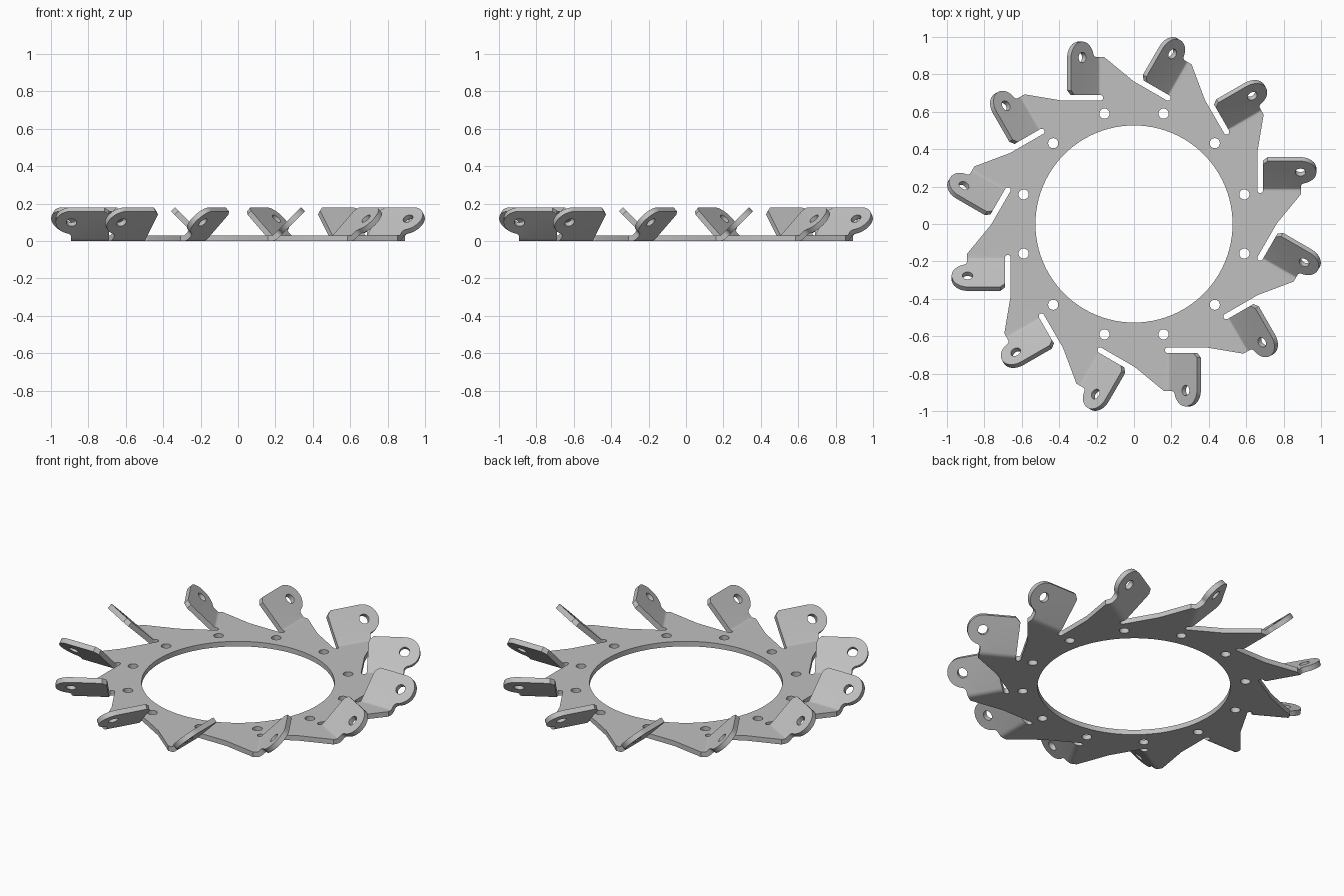
import bpy, bmesh
from math import sin, cos, pi, radians, sqrt, atan2
from mathutils import Matrix, Vector

default = bpy.data.objects.get("Cube")
if default:
    bpy.data.objects.remove(default)

COUNT = 12                      # spokes around the ring
STEP = 2 * pi / COUNT
THICK = 0.03
INNER_R = 0.527
BOLT_R = 0.611
TOP = 0.18                      # height of the folded tabs
BEND_Y, BEND_R = 0.18, 0.015    # fold line and inside fold radius
FOLD = radians(45)
BEND_LEN = FOLD * (BEND_R + THICK / 2)
TAB_IN, TAB_OUT = 0.69, 0.893
SLOT_R = 0.015


def arc(cx, cy, r, a0, a1, n):
    return [Vector((cx + r * cos(a0 + (a1 - a0) * i / n),
                    cy + r * sin(a0 + (a1 - a0) * i / n), 0)) for i in range(n + 1)]


def hole(cx, cy, r, n=24):
    return arc(cx, cy, r, 0, 2 * pi, n)[:-1]


def turned(x, y):
    return Matrix.Rotation(-STEP, 4, 'Z') @ Vector((x, y, 0))


def loop(bm, points):
    verts = [bm.verts.new(p) for p in points]
    return [bm.edges.new((v, verts[(i + 1) % len(verts)])) for i, v in enumerate(verts)]


def fold(co):
    """Wrap the flat tab around the fold line."""
    if co.y <= BEND_Y or co.x < TAB_IN - SLOT_R:
        return co
    run = co.y - BEND_Y
    a = min(run / BEND_LEN, 1) * FOLD
    rest = max(run - BEND_LEN, 0)
    rho = BEND_R + THICK
    return Vector((co.x, BEND_Y + rho * sin(a) + rest * cos(a),
                   rho * (1 - cos(a)) + rest * sin(a)))


# Flat outline of one spoke: ring sector, pointed arm, tab with round ear, slot
top_rise = TOP - THICK - BEND_R * (1 - cos(FOLD))
tab_top = BEND_Y + BEND_LEN + top_rise / sin(FOLD)
ear_r, ear_x = 0.085, 0.89
ear_y = tab_top - ear_r
fil_r = 0.025
fil_x = TAB_OUT + fil_r
fil_dy = sqrt((ear_r + fil_r) ** 2 - (fil_x - ear_x) ** 2)
fil_a = atan2(fil_dy, ear_x - fil_x)
slot_x = TAB_IN - SLOT_R

outline = arc(0, 0, INNER_R, 0, -STEP, 8)
outline += [turned(slot_x - SLOT_R, BEND_Y), turned(slot_x - SLOT_R, 0.385),
            Vector((TAB_OUT, 0.16, 0))]
outline += arc(fil_x, ear_y - fil_dy, fil_r, pi, fil_a, 6)
outline += arc(ear_x, ear_y, ear_r, fil_a - pi, pi / 2, 20)[1:]
outline += [Vector((TAB_IN + 0.025, tab_top, 0)), Vector((TAB_IN, tab_top - 0.025, 0))]
outline += arc(slot_x, BEND_Y, SLOT_R, 0, -pi, 8)

bm = bmesh.new()
edges = loop(bm, outline)
edges += loop(bm, hole(ear_x, ear_y, 0.028))
edges += loop(bm, hole(BOLT_R * cos(STEP / 2), -BOLT_R * sin(STEP / 2), 0.027))
bmesh.ops.triangle_fill(bm, use_beauty=True, edges=edges, normal=(0, 0, 1))

# Cut rows across the tab, then fold it up
for i in range(5):
    bmesh.ops.bisect_plane(bm, geom=bm.verts[:] + bm.edges[:] + bm.faces[:], dist=1e-5,
                           plane_co=(0, BEND_Y + BEND_LEN * i / 4, 0), plane_no=(0, 1, 0))
for f in bm.faces:
    f.normal_update()
    if f.normal.z < 0:
        f.normal_flip()
for v in bm.verts:
    v.co = fold(v.co.copy())

# Repeat the spoke around the ring
spoke = bm.verts[:] + bm.edges[:] + bm.faces[:]
for k in range(1, COUNT):
    copy = bmesh.ops.duplicate(bm, geom=spoke)["geom"]
    bmesh.ops.rotate(bm, verts=[g for g in copy if isinstance(g, bmesh.types.BMVert)],
                     cent=(0, 0, 0), matrix=Matrix.Rotation(k * STEP, 3, 'Z'))
bmesh.ops.remove_doubles(bm, verts=bm.verts[:], dist=1e-4)

mesh = bpy.data.meshes.new("tabbed_ring")
bm.to_mesh(mesh)
bm.free()
ring = bpy.data.objects.new("tabbed_ring", mesh)
bpy.context.scene.collection.objects.link(ring)

# Plain grey metal
grey = bpy.data.materials.new("grey_metal")
grey.use_nodes = True
colour = (0.53, 0.53, 0.53, 1)
grey.diffuse_color = colour
grey.node_tree.nodes["Principled BSDF"].inputs["Base Color"].default_value = colour
mesh.materials.append(grey)

# Sheet thickness, then smooth the fold and rounded rims
solid = ring.modifiers.new("thickness", 'SOLIDIFY')
solid.thickness = THICK
solid.offset = 1
solid.use_even_offset = True
bpy.ops.object.select_all(action='DESELECT')
bpy.context.view_layer.objects.active = ring
ring.select_set(True)
bpy.ops.object.modifier_apply(modifier=solid.name)
bpy.ops.object.shade_smooth_by_angle(angle=radians(30))
